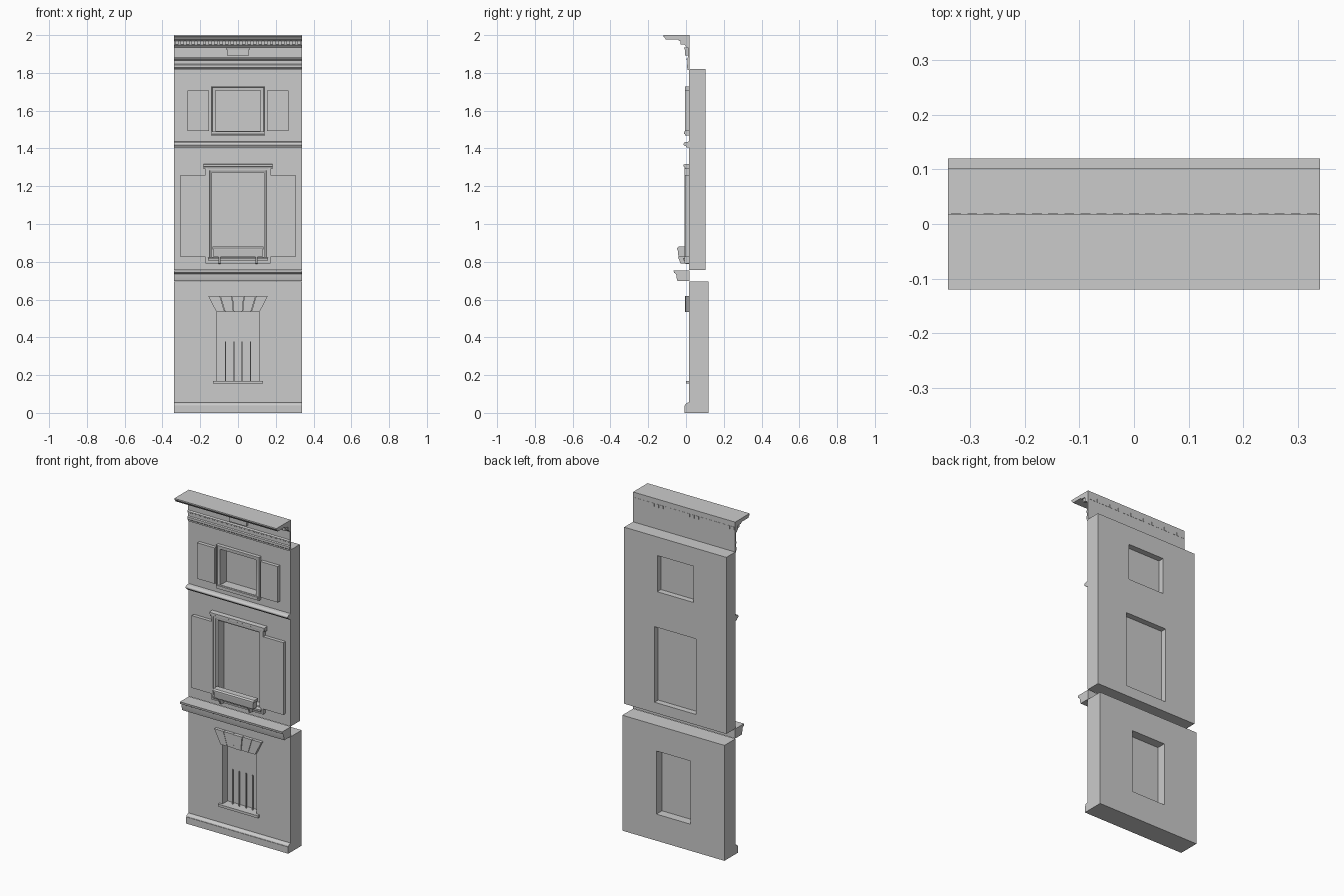
import bpy, bmesh, math

if "Cube" in bpy.data.objects:
    bpy.data.objects.remove(bpy.data.objects["Cube"])

W = 0.34        # half width of the facade
FRONT = 0.016   # front plane of the walls


def finish(name, bm):
    bmesh.ops.recalc_face_normals(bm, faces=bm.faces)
    mesh = bpy.data.meshes.new(name)
    bm.to_mesh(mesh)
    bm.free()
    ob = bpy.data.objects.new(name, mesh)
    bpy.context.collection.objects.link(ob)
    return ob


def add_prism(bm, points, depth):
    """Extrude a closed list of 3D points along a depth vector."""
    a = [bm.verts.new(p) for p in points]
    b = [bm.verts.new([p[i] + depth[i] for i in range(3)]) for p in points]
    bm.faces.new(a)
    bm.faces.new(b[::-1])
    n = len(a)
    for i in range(n):
        j = (i + 1) % n
        bm.faces.new((a[i], b[i], b[j], a[j]))


def add_box(bm, x0, x1, y0, y1, z0, z1):
    add_prism(bm, [(x0, y0, z0), (x1, y0, z0), (x1, y0, z1), (x0, y0, z1)], (0, y1 - y0, 0))


def box(name, *dims):
    bm = bmesh.new()
    add_box(bm, *dims)
    return finish(name, bm)


def moulding(name, profile, half):
    """Sweep a (y, z) profile along x."""
    bm = bmesh.new()
    add_prism(bm, [(-half, y, z) for y, z in profile], (2 * half, 0, 0))
    return finish(name, bm)


def wall(name, z0, z1, back, holes):
    """Slab pierced by centred openings given as (half width, bottom, top)."""
    xs = sorted({-W, W} | {s * h[0] for h in holes for s in (-1, 1)})
    zs = sorted({z0, z1} | {z for h in holes for z in h[1:]})
    bm = bmesh.new()
    grid = [[bm.verts.new((x, FRONT, z)) for z in zs] for x in xs]
    for i in range(len(xs) - 1):
        for k in range(len(zs) - 1):
            cx, cz = (xs[i] + xs[i + 1]) / 2, (zs[k] + zs[k + 1]) / 2
            if not any(abs(cx) < h and a < cz < b for h, a, b in holes):
                bm.faces.new((grid[i][k], grid[i + 1][k], grid[i + 1][k + 1], grid[i][k + 1]))
    ext = bmesh.ops.extrude_face_region(bm, geom=bm.faces[:])
    moved = [v for v in ext["geom"] if isinstance(v, bmesh.types.BMVert)]
    bmesh.ops.translate(bm, verts=moved, vec=(0, back - FRONT, 0))
    return finish(name, bm)


def surround(name, half, z0, z1, profile):
    """Mitred frame; profile points are (offset out from the opening, y)."""
    bm = bmesh.new()
    rings = []
    for o, y in profile:
        rings.append([bm.verts.new((sx * (half + o), y, z1 + o if top else z0 - o))
                      for sx, top in ((-1, 0), (1, 0), (1, 1), (-1, 1))])
    n = len(rings)
    for i in range(n):
        a, b = rings[i], rings[(i + 1) % n]
        for k in range(4):
            m = (k + 1) % 4
            bm.faces.new((a[k], a[m], b[m], b[k]))
    return finish(name, bm)


# Walls and glazing
openings = {"ground": (0.113, 0.16, 0.54),
            "middle": (0.138, 0.82, 1.275),
            "upper": (0.12, 1.49, 1.708)}
wall("ground_wall", 0, 0.695, 0.12, [openings["ground"]])
wall("upper_wall", 0.757, 1.82, 0.102, [openings["middle"], openings["upper"]])
for label, (h, a, b) in openings.items():
    box(label + "_window_pane", -h, h, 0.063, 0.067, a, b)

# Plinth with rounded top
arc = [(FRONT - 0.021 * math.cos(t), 0.04 + 0.015 * math.sin(t))
       for t in [i * math.pi / 12 for i in range(7)]]
moulding("plinth", [(FRONT, 0), (-0.008, 0), (-0.008, 0.04)] + arc, W)

# Ground window: sill, bars and flat arch
box("ground_sill", -0.133, 0.133, -0.001, 0.063, 0.155, 0.17)
bm = bmesh.new()
for x in (-0.066, -0.022, 0.022, 0.066):
    add_box(bm, x - 0.003, x + 0.003, 0.042, 0.048, 0.17, 0.378)
finish("window_bars", bm)
bm = bmesh.new()
for i in range(5):
    l, r = -1 + 0.4 * i, -0.6 + 0.4 * i
    g, y = 0.0012, (-0.006 if i == 2 else -0.003)
    add_prism(bm, [(l * 0.116 + g, y, 0.535), (r * 0.116 - g, y, 0.535),
                   (r * 0.158 - g, y, 0.618), (l * 0.158 + g, y, 0.618)],
              (0, FRONT + 0.002 - y, 0))
finish("flat_arch", bm)

# String courses
moulding("lower_string_course",
         [(0.018, 0.697), (-0.045, 0.697), (-0.05, 0.715), (-0.052, 0.735),
          (-0.064, 0.742), (-0.066, 0.755), (0.018, 0.755)], W)
bead = [(-0.001 - 0.012 * math.sin(i * math.pi / 8), 1.423 - 0.011 * math.cos(i * math.pi / 8))
        for i in range(9)]
moulding("upper_string_course", [(FRONT, 1.404), (0.004, 1.404)] + bead + [(FRONT, 1.436)], W)

# Middle window: moulded surround, hood, sill, planter and brackets
surround("middle_surround", 0.138, 0.825, 1.272,
         [(0, FRONT), (0, 0.006), (0.01, 0.002), (0.012, -0.002),
          (0.024, -0.002), (0.024, -0.007), (0.033, -0.007), (0.033, FRONT)])
moulding("middle_hood", [(FRONT, 1.292), (-0.005, 1.292), (-0.007, 1.302),
                         (-0.012, 1.305), (-0.012, 1.316), (FRONT, 1.318)], 0.183)
moulding("middle_sill", [(FRONT, 0.807), (-0.014, 0.807), (-0.016, 0.82), (FRONT, 0.825)], 0.16)
moulding("planter_box", [(-0.004, 0.826), (-0.04, 0.826), (-0.044, 0.864), (-0.004, 0.864)], 0.13)
moulding("planter_rim", [(-0.004, 0.864), (-0.047, 0.864), (-0.047, 0.872),
                         (-0.04, 0.88), (-0.004, 0.88)], 0.136)
for side, s in (("left", -1), ("right", 1)):
    x = s * 0.097
    bm = bmesh.new()
    add_prism(bm, [(x - 0.005, y, z) for y, z in
                   ((FRONT, 0.788), (-0.03, 0.792), (-0.042, 0.826), (FRONT, 0.826))], (0.01, 0, 0))
    finish(side + "_planter_bracket", bm)

# Upper window: surround and sill
surround("upper_surround", 0.12, 1.492, 1.706,
         [(0, FRONT), (0, 0.002), (0.016, -0.001), (0.018, -0.006), (0.023, -0.006), (0.023, FRONT)])
box("upper_sill", -0.138, 0.138, -0.01, FRONT, 1.476, 1.49)

# Shutters
for level, x0, x1, z0, z1 in (("middle", 0.171, 0.305, 0.825, 1.26),
                              ("upper", 0.153, 0.268, 1.492, 1.708)):
    for side, s in (("left", -1), ("right", 1)):
        a, b = sorted((s * x0, s * x1))
        box(f"{level}_{side}_shutter", a, b, -0.005, FRONT, z0, z1)

# Frieze, crowning cornice, dentils and plaque
moulding("frieze", [(0.018, 1.815), (0.008, 1.815), (0.008, 1.824), (0.004, 1.828),
                    (0.004, 1.842), (0.009, 1.847), (0.009, 1.866), (0.003, 1.87),
                    (0.003, 1.876), (0.01, 1.882), (0.01, 1.94), (0.018, 1.94)], W)
moulding("cornice", [(0.018, 1.935), (0.004, 1.935), (-0.004, 1.944), (-0.008, 1.948),
                     (-0.008, 1.968), (-0.036, 1.97), (-0.044, 1.978), (-0.108, 1.978),
                     (-0.114, 1.988), (-0.12, 1.992), (-0.12, 2.0), (0.018, 2.0)], W)
bm = bmesh.new()
count = 23
for i in range(count):
    x = -W + (i + 0.5) * 2 * W / count
    add_box(bm, x - 0.009, x + 0.009, -0.03, 0.0195, 1.95, 1.9695)
finish("dentils", bm)
box("plaque", -0.058, 0.058, -0.004, 0.012, 1.893, 1.928)
moulding("plaque_cap", [(0.012, 1.924), (-0.008, 1.924), (-0.01, 1.934), (0.012, 1.934)], 0.063)

# Smooth the rounded mouldings, keep edges crisp
bpy.ops.object.select_all(action='SELECT')
bpy.context.view_layer.objects.active = bpy.data.objects["plinth"]
bpy.ops.object.shade_smooth_by_angle(angle=math.radians(30))
